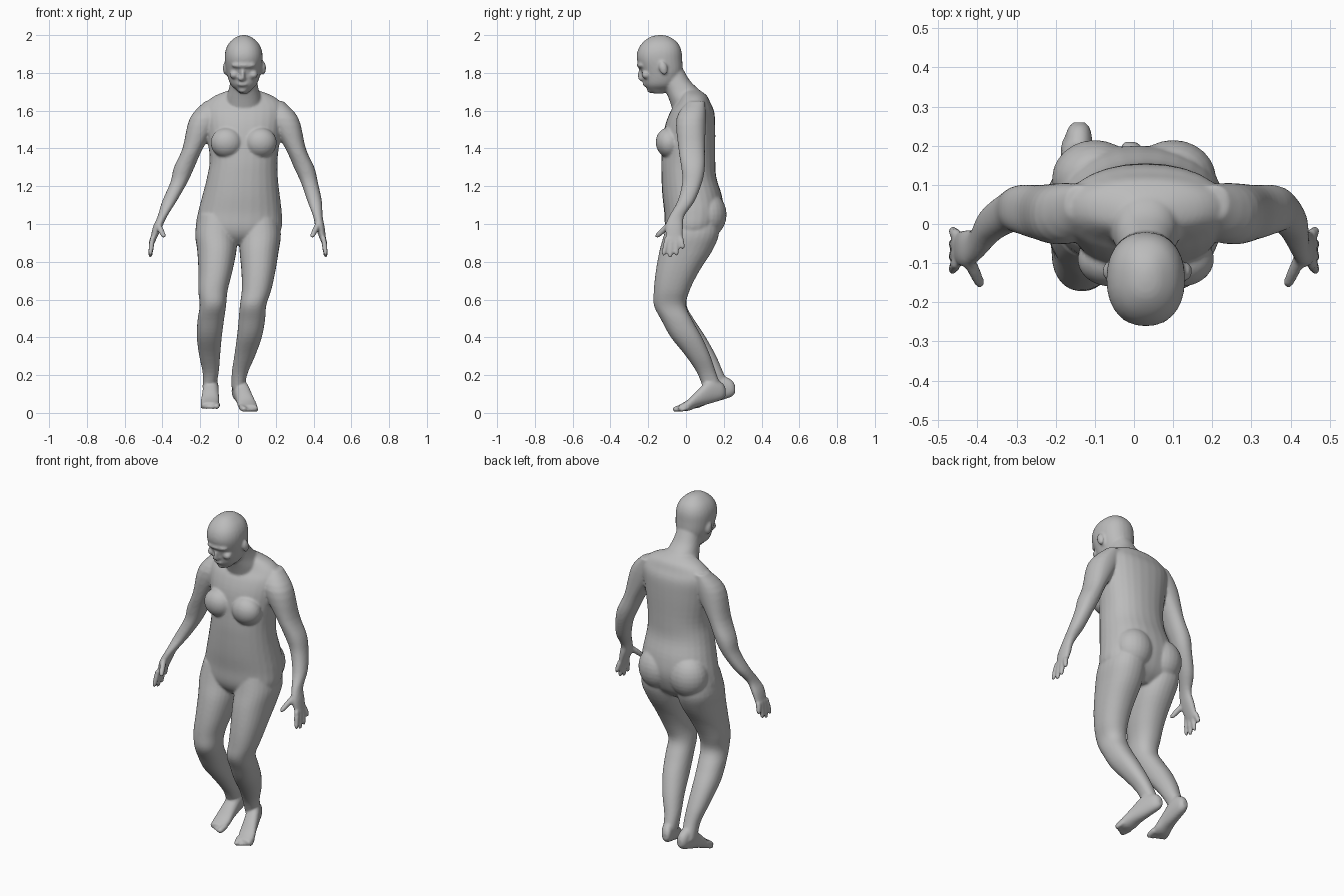
import bpy
import bmesh
import math
from mathutils import Matrix, Vector

default_cube = bpy.data.objects.get("Cube")
if default_cube:
    bpy.data.objects.remove(default_cube, do_unlink=True)

bm = bmesh.new()
LEFT, RIGHT = 1, -1


def spline(rows, steps=4):
    """Smoothly interpolate rows of numbers."""
    result = []
    for i in range(len(rows) - 1):
        before, start = rows[max(i - 1, 0)], rows[i]
        end, after = rows[i + 1], rows[min(i + 2, len(rows) - 1)]
        for k in range(steps):
            t = k / steps
            result.append([
                b + t * ((c - a) + t * ((2 * a - 5 * b + 4 * c - d)
                                        + t * (3 * b - a - 3 * c + d))) / 2
                for a, b, c, d in zip(before, start, end, after)])
    result.append(rows[-1])
    return result


def circle(count):
    """Points of a unit circle."""
    angles = [math.tau * i / count for i in range(count)]
    return [(math.cos(angle), math.sin(angle)) for angle in angles]


def skin_rings(rings):
    """Bridge point rings into a closed tube."""
    loops = [[bm.verts.new(point) for point in ring] for ring in rings]
    for low, high in zip(loops, loops[1:]):
        for i in range(len(low)):
            j = (i + 1) % len(low)
            bm.faces.new((low[i], low[j], high[j], high[i]))
    bm.faces.new(list(reversed(loops[0])))
    bm.faces.new(loops[-1])


def loft(rows, along_y=False):
    """Rows hold a station, centre x, half width, and low and high bounds."""
    rings = []
    for station, x, half, low, high in spline(rows):
        ring = []
        for c, s in circle(28):
            # Slightly squared ellipse
            u = x + half * math.copysign(abs(c) ** .9, c)
            v = (low + high) / 2 + (high - low) / 2 * math.copysign(abs(s) ** .9, s)
            ring.append((u, station, v) if along_y else (u, v, station))
        rings.append(ring)
    skin_rings(rings)


def ellipsoid(centre, radii, tilt=0):
    matrix = (Matrix.Translation(centre) @ Matrix.Rotation(tilt, 4, 'X')
              @ Matrix.Diagonal((*radii, 1)))
    bmesh.ops.create_uvsphere(bm, u_segments=24, v_segments=14, radius=1, matrix=matrix)


def digit(start, end, radius):
    """Round-ended finger or toe."""
    start, end = Vector(start), Vector(end)
    turn = (end - start).to_track_quat('Z', 'Y')
    rings = []
    for t, width in ((0, 1), (.5, 1), (.85, .85), (.96, .6), (1, .2)):
        centre = start.lerp(end, t)
        rings.append([centre + turn @ Vector((c, s, 0)) * radius * width
                      for c, s in circle(12)])
    skin_rings(rings)


def trunk(rows):
    """Loft along the spine, which sways to the left above the hips."""
    loft([(z, min(.03, (z - .92) / 14), half, front, back)
          for z, half, front, back in rows])


def limb(rows, side, offset):
    """Loft a limb; the right one is mirrored, then posed by an offset rule."""
    posed = []
    for z, x, half, front, back in rows:
        inward, rearward = offset(z) if side == RIGHT else (0, 0)
        posed.append((z, side * (x - inward), half, front + rearward, back + rearward))
    loft(posed)


def foot(side, heel_x, heel_y, drift, lift):
    """Foot running forward from the heel, drifting sideways, with five toes."""
    profile = ((0, .015, .09, .13), (.02, .03, .07, .16), (.08, .04, .05, .18),
               (.15, .045, .03, .12), (.2, .05, .01, .07), (.25, .04, .01, .04))
    loft([(heel_y - reach, heel_x + drift * reach, half, low + lift, high + lift)
          for reach, half, low, high in profile], along_y=True)
    for i in range(5):
        radius = .012 if i else .017
        across = side * (i - 2) * .019
        ball, tip = .22 - i * .006, .28 - i * .01
        digit((heel_x + drift * ball + across, heel_y - ball, lift + .03),
              (heel_x + drift * tip + across, heel_y - tip, lift + radius), radius)


def hand_digits(side):
    """Four spread fingers and a thumb pointing forward."""
    for i in range(4):
        drop = .82 + .012 * (i - 1) ** 2
        digit((side * .453, -.1 + .024 * i, .925),
              (side * .466, -.12 + .035 * i, drop), .014)
    digit((side * .425, -.085, 1), (side * .39, -.16, .93), .016)


# Torso, from the crotch up to the base of the neck
trunk([
    (.89, .08, -.05, .1), (.93, .19, -.09, .15), (.98, .227, -.11, .18),
    (1.06, .222, -.115, .2), (1.15, .205, -.125, .19), (1.25, .187, -.13, .16),
    (1.35, .18, -.13, .155), (1.5, .2, -.115, .155), (1.59, .21, -.085, .15),
    (1.64, .2, -.05, .13), (1.68, .15, -.03, .11), (1.71, .07, -.02, .07),
])

# Chest and buttocks
for side in (LEFT, RIGHT):
    ellipsoid((.03 + side * .09, -.09, 1.43), (.085, .07, .08), .15)
    ellipsoid((side * .1, .115, 1.05), (.11, .1, .12))

# Neck, leaning forward
trunk([
    (1.6, .1, -.07, .13), (1.66, .095, -.09, .11), (1.71, .08, -.11, .07),
    (1.76, .07, -.13, .02), (1.83, .06, -.15, -.02),
])

# Skull and jaw
trunk([
    (1.69, .02, -.17, -.12), (1.71, .04, -.2, -.09), (1.74, .07, -.22, -.05),
    (1.8, .09, -.235, -.02), (1.87, .1, -.26, -.02), (1.92, .096, -.255, -.025),
    (1.96, .076, -.23, -.045), (1.99, .04, -.19, -.085), (2, .01, -.15, -.12),
])

# Brow, nose bridge, nose tip, lips and chin
ellipsoid((.03, -.235, 1.84), (.065, .025, .018))
ellipsoid((.025, -.235, 1.795), (.012, .02, .04), -.15)
ellipsoid((.02, -.235, 1.77), (.02, .016, .014))
ellipsoid((.025, -.213, 1.74), (.03, .017, .013))
ellipsoid((.025, -.185, 1.71), (.026, .022, .017))

# Cheeks and ears
for side in (LEFT, RIGHT):
    ellipsoid((.03 + side * .05, -.21, 1.79), (.025, .025, .022))
    ellipsoid((.034 + side * .1, -.12, 1.825), (.014, .022, .036), .25)

# Arms: the right shoulder is tucked closer to the body
for side in (LEFT, RIGHT):
    limb([
        (1.65, .2, .04, .01, .1), (1.56, .24, .08, -.05, .105),
        (1.4, .305, .054, -.04, .1), (1.3, .35, .054, -.025, .1),
        (1.22, .378, .045, -.02, .085), (1.12, .406, .038, -.045, .045),
        (1.04, .423, .025, -.09, -.01), (.98, .435, .024, -.11, -.015),
        (.9, .455, .013, -.1, -.02),
    ], side, lambda z: (min(.065, max(0, z - .95) / 4), 0))
    hand_digits(side)

# Legs: the right shin swings outward and trails behind
for side in (LEFT, RIGHT):
    limb([
        (1.05, .11, .1, -.09, .17), (.95, .117, .11, -.115, .175),
        (.86, .112, .104, -.14, .14), (.75, .108, .09, -.16, .07),
        (.65, .098, .078, -.17, .02), (.57, .08, .07, -.17, 0),
        (.49, .073, .07, -.13, .035), (.4, .06, .066, -.08, .085),
        (.3, .035, .055, 0, .13), (.21, .009, .042, .06, .16),
        (.13, 0, .034, .09, .19),
    ], side, lambda z: (min(0, (z - .8) * .23), max(0, (.6 - z) / 10)))

# Feet: the left is turned outward, the right has its heel raised
foot(LEFT, -.01, .21, .3, 0)
foot(RIGHT, -.14, .26, -.04, .015)

# Fuse the parts into one continuous skin
bmesh.ops.recalc_face_normals(bm, faces=bm.faces)
mesh = bpy.data.meshes.new("body")
bm.to_mesh(mesh)
bm.free()
body = bpy.data.objects.new("body", mesh)
bpy.context.collection.objects.link(body)
bpy.ops.object.select_all(action='DESELECT')
body.select_set(True)
bpy.context.view_layer.objects.active = body

fuse = body.modifiers.new("fuse", 'REMESH')
fuse.mode = 'VOXEL'
fuse.voxel_size = .007
soften = body.modifiers.new("soften", 'SMOOTH')
soften.factor = .5
soften.iterations = 5
for modifier_name in ("fuse", "soften"):
    bpy.ops.object.modifier_apply(modifier=modifier_name)

# Plain grey skin
grey = bpy.data.materials.new("plain grey")
grey.use_nodes = True
colour = (.5, .5, .5, 1)
grey.diffuse_color = colour
grey.node_tree.nodes["Principled BSDF"].inputs["Base Color"].default_value = colour
body.data.materials.append(grey)
bpy.ops.object.shade_smooth()
